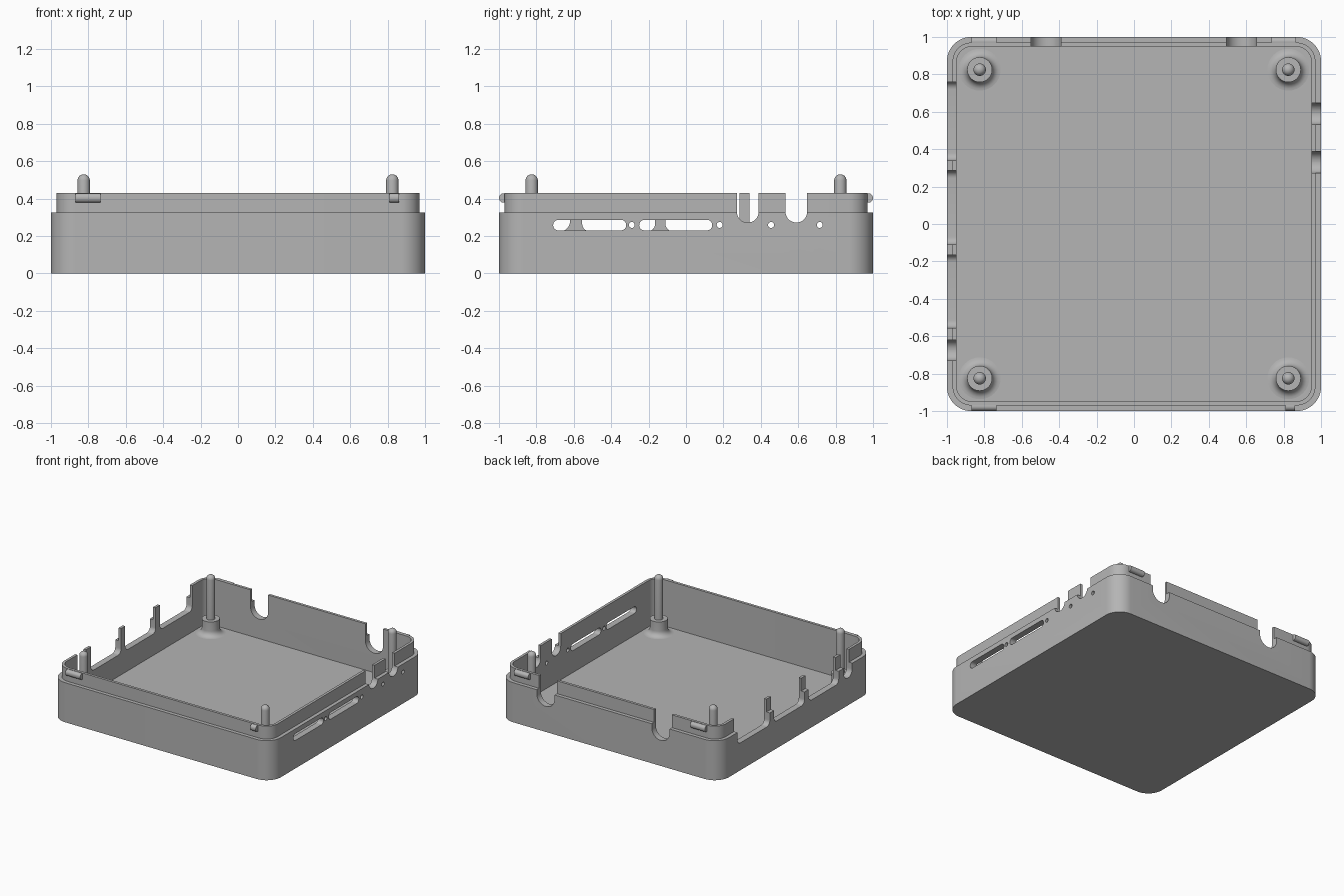
import bpy, bmesh, math
from mathutils import Vector

if "Cube" in bpy.data.objects:
    bpy.data.objects.remove(bpy.data.objects["Cube"])

grey = bpy.data.materials.new("plain grey")
grey.use_nodes = True
COLOUR = (0.46, 0.46, 0.46, 1)
grey.diffuse_color = COLOUR
grey.node_tree.nodes["Principled BSDF"].inputs["Base Color"].default_value = COLOUR

FLOOR, SHOULDER, TOP = 0.05, 0.325, 0.43
LIP, INNER = 0.97, 0.948


def rounded_rect(u0, u1, v0, v1, r, steps=8):
    """Counter-clockwise outline of a rectangle with rounded corners."""
    pts = []
    corners = [(u1 - r, v1 - r), (u0 + r, v1 - r), (u0 + r, v0 + r), (u1 - r, v0 + r)]
    for i, (cu, cv) in enumerate(corners):
        for k in range(steps + 1):
            a = (i + k / steps) * math.pi / 2
            pts.append((cu + r * math.cos(a), cv + r * math.sin(a)))
    return pts


def prism(bm, outline, axis, a, b):
    """Solid with an outline in (u, z), running along x or y from a to b."""
    def place(u, z, d):
        return (d, u, z) if axis == "x" else (u, d, z)
    rings = [[bm.verts.new(place(u, z, d)) for u, z in outline] for d in (a, b)]
    bridge(bm, *rings)
    for ring in rings:
        bm.faces.new(ring)


def bridge(bm, low, high):
    n = len(low)
    for i in range(n):
        j = (i + 1) % n
        bm.faces.new((low[i], low[j], high[j], high[i]))


def finish(bm, name):
    bmesh.ops.remove_doubles(bm, verts=bm.verts, dist=1e-5)
    bmesh.ops.recalc_face_normals(bm, faces=bm.faces)
    mesh = bpy.data.meshes.new(name)
    bm.to_mesh(mesh)
    bm.free()
    mesh.materials.append(grey)
    obj = bpy.data.objects.new(name, mesh)
    bpy.context.collection.objects.link(obj)
    return obj


def smooth(obj):
    bpy.ops.object.select_all(action="DESELECT")
    obj.select_set(True)
    bpy.context.view_layer.objects.active = obj
    bpy.ops.object.shade_smooth_by_angle(angle=math.radians(32))


# Tray: outer wall, shoulder, thin lip and inner floor
bm = bmesh.new()
rings = []
for half, radius, z in [(1, 0.13, 0), (1, 0.13, SHOULDER), (LIP, 0.1, SHOULDER),
                        (LIP, 0.1, TOP), (INNER, 0.08, TOP), (INNER, 0.08, FLOOR)]:
    outline = rounded_rect(-half, half, -half, half, radius, 12)
    rings.append([bm.verts.new((x, y, z)) for x, y in outline])
for low, high in zip(rings, rings[1:]):
    bridge(bm, low, high)
bm.faces.new(rings[0])
bm.faces.new(rings[-1])
tray = finish(bm, "tray")

# Cutters for the wall openings
bm = bmesh.new()
ABOVE = 0.7
# right wall: open-topped cable notches, long slots and pin holes
for y in (0.33, 0.59):
    prism(bm, rounded_rect(y - 0.058, y + 0.058, 0.272, ABOVE, 0.057), "x", 0.9, 1.1)
for y in (-0.515, -0.055):
    prism(bm, rounded_rect(y - 0.195, y + 0.195, 0.23, 0.286, 0.027), "x", 0.9, 1.1)
for y in (-0.29, 0.18, 0.455, 0.715):
    prism(bm, rounded_rect(y - 0.016, y + 0.016, 0.243, 0.275, 0.0159), "x", 0.9, 1.1)
# left wall: wide openings separated by narrow posts, and one narrow notch
for y0, y1, r in [(0.34, 0.76, 0.04), (-0.11, 0.285, 0.04),
                  (-0.555, -0.165, 0.04), (-0.73, -0.62, 0.054)]:
    prism(bm, rounded_rect(y0, y1, 0.225, ABOVE, r), "x", -1.1, -0.9)
# back wall: round-bottomed notches
for x in (-0.47, 0.575):
    prism(bm, rounded_rect(x - 0.08, x + 0.08, 0.21, ABOVE, 0.079, 12), "y", 0.9, 1.1)
cutter = finish(bm, "opening_cutter")
cutter.hide_render = True

cut = tray.modifiers.new("openings", "BOOLEAN")
cut.object = cutter
cut.operation = "DIFFERENCE"
cut.solver = "EXACT"
bpy.context.view_layer.objects.active = tray
bpy.ops.object.modifier_apply(modifier=cut.name)
bpy.data.objects.remove(cutter)
smooth(tray)

# Snap clips on the front and back of the lip
clips = [("front_right_clip", -0.87, -0.735, -1), ("front_left_clip", 0.81, 0.86, -1),
         ("back_right_clip", -0.87, -0.735, 1), ("back_left_clip", 0.735, 0.865, 1)]
for name, x0, x1, side in clips:
    bm = bmesh.new()
    profile = [(side * y, z) for y, z in rounded_rect(0.952, 0.999, 0.378, 0.428, 0.023)]
    prism(bm, profile, "x", x0, x1)
    smooth(finish(bm, name))

# Corner standoffs: flared foot, collar and round-topped pin
COLLAR, PIN, FILLET = 0.067, 0.033, 0.045
COLLAR_TOP, PIN_TOP = 0.17, 0.53
profile = []
for k in range(7):
    a = k / 6 * math.pi / 2
    profile.append((COLLAR + FILLET * (1 - math.sin(a)), FLOOR + FILLET * (1 - math.cos(a))))
profile += [(COLLAR, COLLAR_TOP), (PIN, COLLAR_TOP)]
for k in range(7):
    a = k / 6 * math.pi / 2
    profile.append((PIN * math.cos(a), PIN_TOP - PIN + PIN * math.sin(a)))
for front_back, y in (("front", -0.825), ("back", 0.825)):
    for side, x in (("right", -0.825), ("left", 0.825)):
        bm = bmesh.new()
        verts = [bm.verts.new((r, 0, z)) for r, z in profile]
        edges = [bm.edges.new(pair) for pair in zip(verts, verts[1:])]
        bmesh.ops.spin(bm, geom=verts + edges, cent=(0, 0, 0), axis=(0, 0, 1),
                       angle=math.tau, steps=32)
        bmesh.ops.translate(bm, verts=bm.verts, vec=Vector((x, y, 0)))
        smooth(finish(bm, f"{front_back}_{side}_standoff"))
